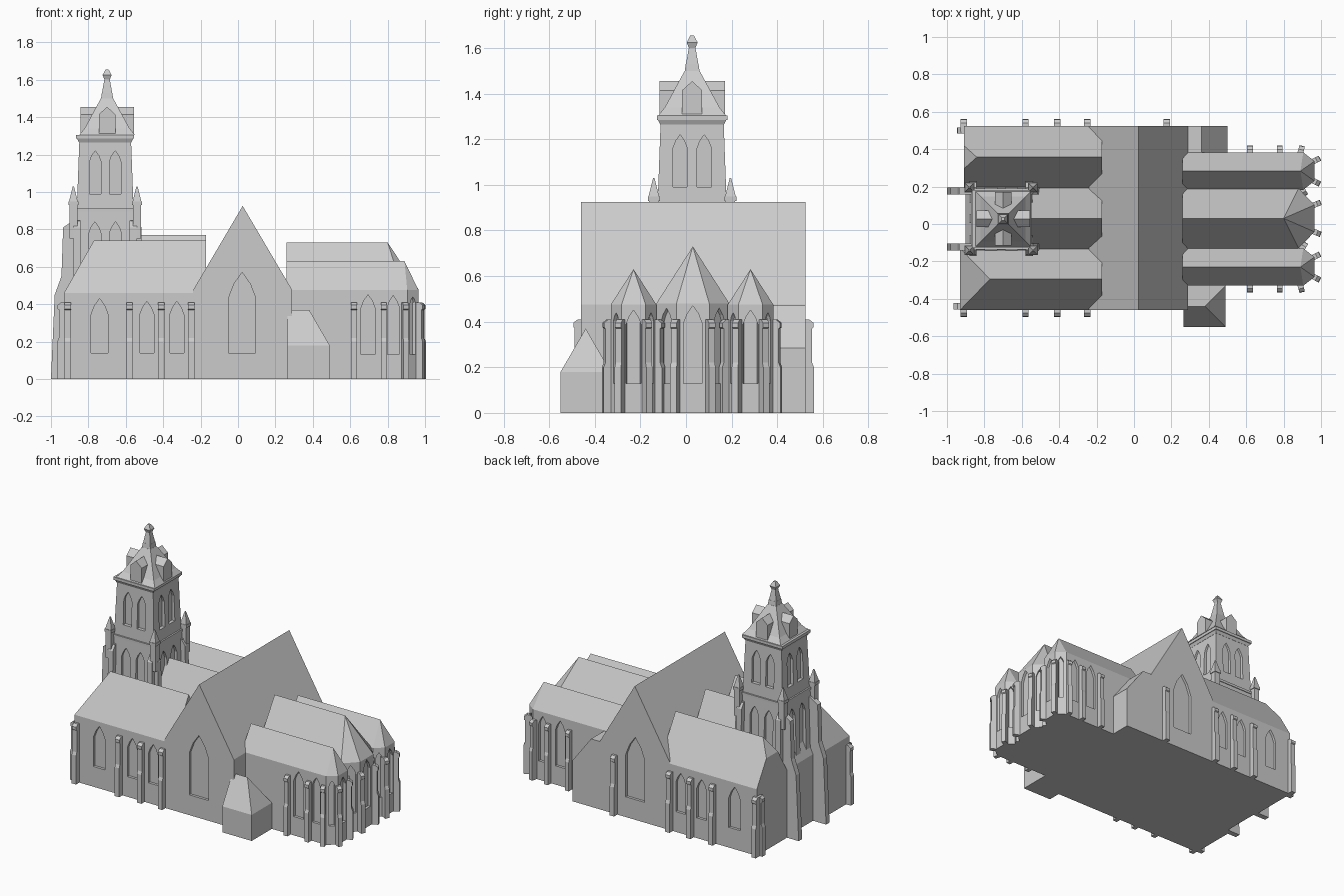
import bpy, bmesh, math
from mathutils import Matrix, Vector

if "Cube" in bpy.data.objects:
    bpy.data.objects.remove(bpy.data.objects["Cube"])

stone = bpy.data.materials.new("grey stone")
stone.diffuse_color = (0.6, 0.6, 0.6, 1)
stone.use_nodes = True
stone.node_tree.nodes["Principled BSDF"].inputs["Base Color"].default_value = stone.diffuse_color


def finish(name, bm):
    bmesh.ops.recalc_face_normals(bm, faces=bm.faces)
    me = bpy.data.meshes.new(name)
    bm.to_mesh(me)
    bm.free()
    me.materials.append(stone)
    ob = bpy.data.objects.new(name, me)
    bpy.context.collection.objects.link(ob)
    return ob


def add_hull(bm, pts):
    """Add a convex solid through the points."""
    part = bmesh.new()
    for p in pts:
        part.verts.new(p)
    res = bmesh.ops.convex_hull(part, input=part.verts)
    bmesh.ops.delete(part, geom=[v for v in res["geom_interior"] if isinstance(v, bmesh.types.BMVert)], context='VERTS')
    bmesh.ops.dissolve_limit(part, angle_limit=0.01, verts=part.verts, edges=part.edges)
    me = bpy.data.meshes.new("part")
    part.to_mesh(me)
    part.free()
    bm.from_mesh(me)
    bpy.data.meshes.remove(me)


def hull(name, pts):
    bm = bmesh.new()
    add_hull(bm, pts)
    return finish(name, bm)


def extrude(bm, pts, vec, mat):
    f = bm.faces.new([bm.verts.new(mat @ Vector(p)) for p in pts])
    r = bmesh.ops.extrude_face_region(bm, geom=[f])
    v = [g for g in r["geom"] if isinstance(g, bmesh.types.BMVert)]
    bmesh.ops.translate(bm, verts=v, vec=mat.to_3x3() @ Vector(vec))


def facing(x, y, deg):
    """Local +x points outwards along the given compass angle."""
    return Matrix.Translation((x, y, 0)) @ Matrix.Rotation(math.radians(deg), 4, 'Z')


def cut_windows(ob, wins, depth=0.018):
    """Recess pointed windows (x, y, angle, width, sill, apex) into a wall."""
    bm = bmesh.new()
    for x, y, deg, w, z0, z1 in wins:
        h = w / 2
        s = z1 - w * 0.95
        prof = [(-depth, -h, z0), (-depth, h, z0), (-depth, h, s), (-depth, h * .6, s + (z1 - s) * .55),
                (-depth, 0, z1), (-depth, -h * .6, s + (z1 - s) * .55), (-depth, -h, s)]
        extrude(bm, prof, (depth + 0.05, 0, 0), facing(x, y, deg))
    cutter = finish(ob.name + "_window_cutter", bm)
    cutter.hide_render = True
    m = ob.modifiers.new("windows", 'BOOLEAN')
    m.operation = 'DIFFERENCE'
    m.solver = 'EXACT'
    m.object = cutter
    bpy.context.view_layer.objects.active = ob
    bpy.ops.object.modifier_apply(modifier=m.name)
    bpy.data.objects.remove(cutter)


def buttresses(name, places, w=0.034, k=1.0):
    bm = bmesh.new()
    for x, y, deg in places:
        prof = [(-.03, 0), (.036, 0), (.036, .2), (.028, .22), (.028, .37), (.034, .375), (.034, .395), (.015, .41), (-.03, .41)]
        extrude(bm, [(a, -w / 2, b * k) for a, b in prof], (0, w, 0), facing(x, y, deg))
    return finish(name, bm)


def body(name, plan, eave, ridge):
    return hull(name, [(x, y, z) for x, y in plan for z in (0, eave)] + ridge)


# Transept with steep gables
C = 0.03
transept = body("transept", [(-.24, -.46), (.29, -.46), (.29, .525), (-.24, .525)], .475,
                [(.025, -.46, .925), (.025, .525, .925)])
cut_windows(transept, [(.022, -.46, -90, .145, .14, .57), (.022, .525, 90, .145, .14, .57)])

# Nave and its two aisles, with hipped west ends
hull("nave", [(x, y, z) for x in (-.9, -.17) for y in (-.135, .195) for z in (0, .46)]
     + [(-.75, C, .77), (-.17, C, .77)])
south = body("south_aisle", [(-.93, -.46), (-.17, -.46), (-.17, -.13), (-.93, -.13)], .46,
             [(-.77, -.295, .74), (-.17, -.295, .74)])
north = body("north_aisle", [(-.91, .525), (-.17, .525), (-.17, .19), (-.91, .19)], .46,
             [(-.84, .357, .74), (-.17, .357, .74), (-.91, .295, .635), (-.91, .42, .635)])
for ob, y, a in ((south, -.46, -90), (north, .525, 90)):
    cut_windows(ob, [(-.74, y, a, .09, .14, .43), (-.487, y, a, .075, .14, .415), (-.327, y, a, .075, .14, .415)])
buttresses("aisle_buttresses", [(x, y, a) for y, a in ((-.46, -90), (.525, 90)) for x in (-.91, -.58, -.41, -.25)]
           + [(-.93, -.44, 180), (-.91, .5, 180), (.175, .525, 90)])


# Choir vessels ending in faceted apses
def choir(name, cy, h, x_side, x_end, h_end, ridge_x, ridge_z, eave):
    plan = [(.26, cy - h), (x_side, cy - h), (x_end, cy - h_end), (x_end, cy + h_end), (x_side, cy + h), (.26, cy + h)]
    return body(name, plan, eave, [(.26, cy, ridge_z), (ridge_x, cy, ridge_z)])


mid = choir("central_choir", C, .16, .88, .965, .072, .8, .73, .48)
cut_windows(mid, [(.965, C, 0, .08, .13, .47)]
            + [(.9225, C + s * .116, s * 46, .07, .13, .46) for s in (1, -1)])
places = [(.965, C + s * .072, s * 22) for s in (1, -1)]
for name, cy, s in (("south_choir", -.23, -1), ("north_choir", .283, 1)):
    ob = choir(name, cy, .1, .905, .965, .053, .89, .63, .475)
    y = cy + s * .1
    cut_windows(ob, [(.695, y, s * 90, .075, .13, .45), (.83, y, s * 90, .06, .13, .445),
                     (.965, cy, 0, .065, .13, .45), (.935, cy + s * .0765, s * 52, .038, .13, .44),
                     (.935, cy - s * .0765, -s * 52, .038, .13, .44)])
    places += [(.62, y, s * 90), (.78, y, s * 90), (.89, y, s * 75)]
    places += [(.962, cy + t * .053, t * 27) for t in (1, -1)] + [(.9, cy - s * .1, -s * 60)]
buttresses("choir_buttresses", places, .03)

# Low annexes beside the choir
body("south_porch", [(.265, -.55), (.49, -.55), (.49, -.33), (.265, -.33)], .18,
     [(.265, -.44, .37), (.38, -.44, .37)])
hull("north_annex", [(x, y, z) for y in (.36, .525)
                     for x, z in ((.27, 0), (.5, 0), (.5, .285), (.36, .47), (.27, .47))])

# Tower stages, tapering
TX, TY = -.71, .027


def stage(name, z0, h0, z1, h1, cx=TX):
    return hull(name, [(cx + a * h, TY + b * h, z) for z, h in ((z0, h0), (z1, h1))
                       for a in (-1, 1) for b in (-1, 1)])


def pairs(r, off, w, z0, z1):
    out = []
    for k in range(4):
        m = facing(TX, TY, 90 * k)
        out += [(*(m @ Vector((r, s * off, 0)))[:2], 90 * k, w, z0, z1) for s in (1, -1)]
    return out


lower = stage("tower_lower_stage", 0, .185, .9, .157)
cut_windows(lower, pairs(.165, .055, .065, .5, .84) + [(TX - .185, TY, 180, .13, -.02, .33)], .02)
upper = stage("tower_belfry", .9, .152, 1.28, .138)
cut_windows(upper, pairs(.144, .053, .062, .99, 1.22))
stage("tower_string_course", .895, .162, .912, .162)
stage("tower_cornice_lower", 1.265, .14, 1.285, .15)
stage("tower_cornice", 1.285, .155, 1.305, .155)

# Tower roof, lantern and finial
RX = -.7
stage("tower_roof_foot", 1.305, .148, 1.34, .12, RX)
stage("tower_roof", 1.34, .12, 1.5, .033, RX)
stage("lantern_base", 1.495, .033, 1.53, .028, RX)
stage("lantern", 1.525, .028, 1.61, .013, RX)
stage("finial_bulb", 1.6, .014, 1.625, .024, RX)
stage("finial_cap", 1.625, .024, 1.655, .008, RX)

# Four gabled dormers
bm = bmesh.new()
for k in range(4):
    prof = [(0, -.044, 1.305), (0, .044, 1.305), (0, .044, 1.415), (0, 0, 1.455), (0, -.044, 1.415)]
    extrude(bm, prof, (.143, 0, 0), facing(RX, TY, 90 * k))
dormers = finish("tower_dormers", bm)

# Corner buttresses in stepped setbacks, with pinnacles
bm = bmesh.new()
pin = bmesh.new()
for a in (-1, 1):
    for b in (-1, 1):
        for along_x in (True, False):
            deg = (0 if a > 0 else 180) if along_x else 90 * b
            m = facing(TX + a * (.165 if along_x else .15), TY + b * (.15 if along_x else .165), deg)
            d = .125 if along_x and a < 0 else .06
            prof = [(-.03, 0), (d, 0), (d - .02, .45), (d * .55, .55), (d * .48, .81), (.0, .85), (-.03, .85)]
            extrude(bm, [(p, -.019, z) for p, z in prof], (0, .038, 0), m)
        px, py = TX + a * .17, TY + b * .168
        for (z0, h0), (z1, h1) in (((.75, .021), (.93, .021)), ((.93, .026), (.95, .026)), ((.95, .023), (1.03, .003))):
            add_hull(pin, [(px + i * h, py + j * h, z) for z, h in ((z0, h0), (z1, h1))
                           for i in (-1, 1) for j in (-1, 1)])
finish("tower_buttresses", bm)
finish("tower_pinnacles", pin)
